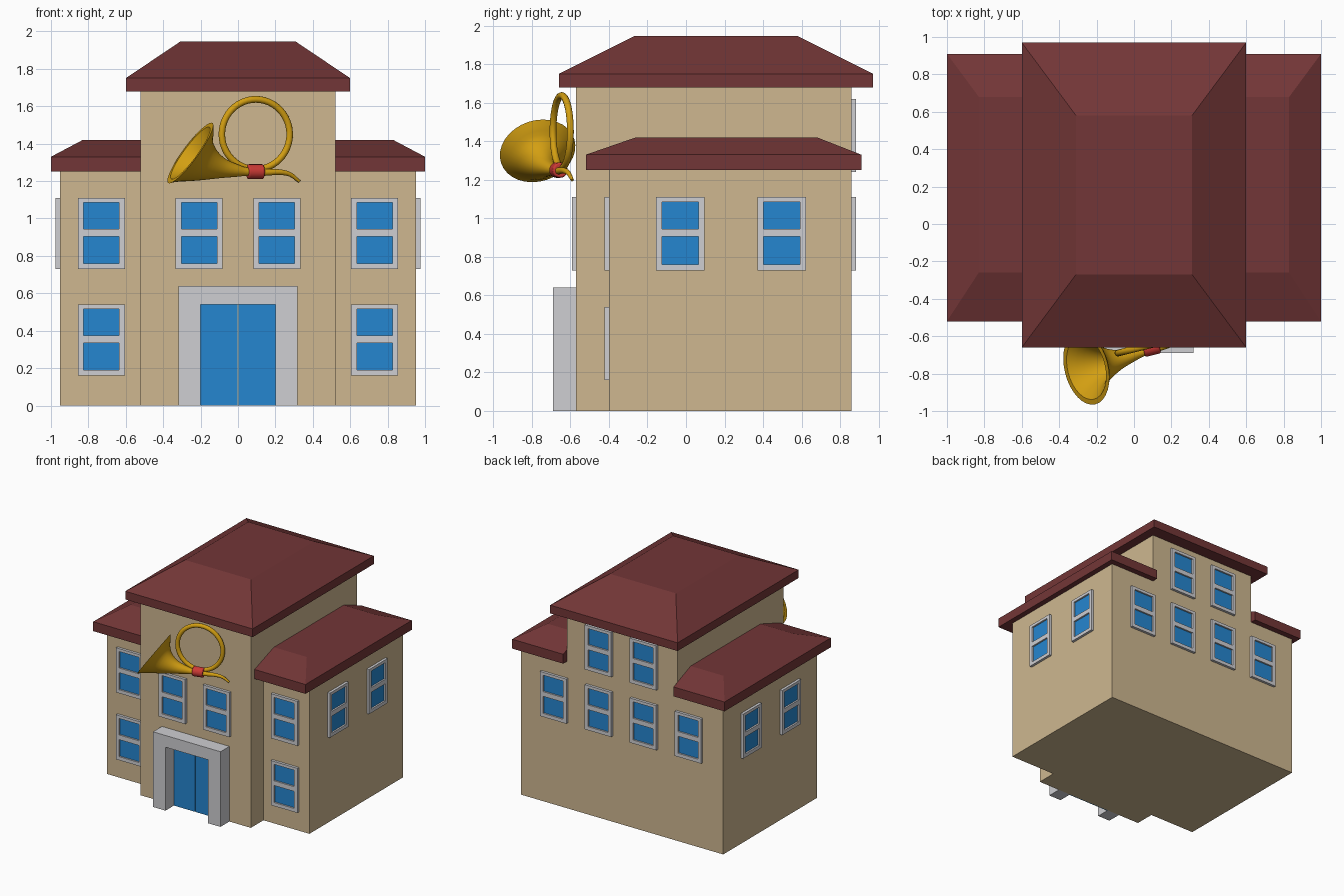
import bpy, bmesh, math
from mathutils import Vector

if "Cube" in bpy.data.objects:
    bpy.data.objects.remove(bpy.data.objects["Cube"])


def material(name, r, g, b):
    m = bpy.data.materials.new(name)
    m.diffuse_color = (r, g, b, 1)
    m.use_nodes = True
    m.node_tree.nodes["Principled BSDF"].inputs["Base Color"].default_value = m.diffuse_color
    return m


WALL = material("tan_wall", .62, .475, .28)
ROOF = material("maroon_roof", .171, .037, .038)
TRIM = material("grey_trim", .62, .62, .645)
BLUE = material("blue_glass", .0185, .24, .63)
GOLD = material("gold_brass", .65, .345, .006)
RED = material("red_wrap", .61, .042, .036)


def finish(name, bm, mat):
    bmesh.ops.recalc_face_normals(bm, faces=bm.faces[:])
    me = bpy.data.meshes.new(name)
    bm.to_mesh(me)
    bm.free()
    me.materials.append(mat)
    ob = bpy.data.objects.new(name, me)
    bpy.context.collection.objects.link(ob)
    return ob


def skin(bm, loops):
    """Join successive closed loops of points and cap both ends."""
    rings = [[bm.verts.new(p) for p in loop] for loop in loops]
    n = len(rings[0])
    for a, b in zip(rings, rings[1:]):
        for i in range(n):
            j = (i + 1) % n
            bm.faces.new((a[i], a[j], b[j], b[i]))
    bm.faces.new(rings[0][::-1])
    bm.faces.new(rings[-1])


def rect(x0, x1, y0, y1, z):
    return [(x0, y0, z), (x1, y0, z), (x1, y1, z), (x0, y1, z)]


def boxes(name, mat, *dims):
    bm = bmesh.new()
    for x0, x1, y0, y1, z0, z1 in dims:
        skin(bm, [rect(x0, x1, y0, y1, z0), rect(x0, x1, y0, y1, z1)])
    return finish(name, bm, mat)


def hip_roof(name, *levels):
    bm = bmesh.new()
    skin(bm, [rect(*lv) for lv in levels])
    return finish(name, bm, ROOF)


# Main block and its roof
boxes("main_block", WALL, (-.52, .52, -.57, .86, 0, 1.7))
hip_roof("main_roof", (-.6, .6, -.66, .97, 1.68), (-.6, .6, -.66, .97, 1.75),
         (-.31, .31, -.27, .58, 1.945))

# Side wings and their roofs
for side, s in (("left", -1), ("right", 1)):
    def span(a, b):
        return tuple(sorted((s * a, s * b)))
    boxes(side + "_wing", WALL, (*span(.52, .953), -.4, .86, 0, 1.27))
    hip_roof(side + "_wing_roof", (*span(.52, 1), -.52, .91, 1.25),
             (*span(.52, 1), -.52, .91, 1.33), (*span(.52, .83), -.26, .68, 1.42))

# Entrance surround and double door
boxes("door_surround", TRIM, (-.318, -.2, -.69, -.57, 0, .54),
      (.2, .318, -.69, -.57, 0, .54), (-.318, .318, -.69, -.57, .54, .64))
boxes("double_door", BLUE, (-.2, -.002, -.577, -.57, 0, .54),
      (.002, .2, -.577, -.57, 0, .54))


# Sash windows: frame with two recessed panes, built facing -y then turned
def window(name, x, y, z, degrees):
    d = -.022
    frame = boxes(name + "_frame", TRIM,
                  (-.125, -.095, d, 0, -.19, .19), (.095, .125, d, 0, -.19, .19),
                  (-.095, .095, d, 0, -.19, -.16), (-.095, .095, d, 0, -.015, .025),
                  (-.095, .095, d, 0, .165, .19))
    panes = boxes(name + "_panes", BLUE, (-.095, .095, -.008, 0, -.16, -.015),
                  (-.095, .095, -.008, 0, .025, .165))
    for ob in (frame, panes):
        ob.location = (x, y, z)
        ob.rotation_euler.z = math.radians(degrees)


for side, s in (("left", -1), ("right", 1)):
    window(side + "_front_center_window", s * .208, -.57, .92, 0)
    window(side + "_front_upper_window", s * .73, -.4, .92, 0)
    window(side + "_front_lower_window", s * .73, -.4, .35, 0)
    window(side + "_back_outer_window", s * .635, .86, .92, 180)
    window(side + "_back_inner_window", s * .212, .86, .92, 180)
    window(side + "_back_top_window", s * .212, .86, 1.43, 180)
    window(side + "_side_front_window", s * .953, -.03, .92, s * 90)
    window(side + "_side_back_window", s * .953, .497, .92, s * 90)

# Horn: bell, lead pipe and mouthpiece as one lofted tube (x, y, z, radius)
path = [Vector(p) for p in (
    (-.255, -.77, 1.35, .2), (-.207, -.758, 1.316, .135), (-.15, -.745, 1.289, .088),
    (-.08, -.725, 1.268, .053), (0, -.70, 1.255, .032), (.05, -.685, 1.25, .022),
    (.14, -.66, 1.246, .018), (.22, -.635, 1.248, .015), (.28, -.61, 1.235, .012),
    (.328, -.59, 1.198, .008))]


def smooth_path(pts, steps):
    """Catmull-Rom interpolation through the points."""
    ext = [2 * pts[0] - pts[1]] + pts + [2 * pts[-1] - pts[-2]]
    out = []
    for a, b, c, d in zip(ext, ext[1:], ext[2:], ext[3:]):
        for k in range(steps):
            t = k / steps
            out.append(.5 * (2 * b + (c - a) * t + (2 * a - 5 * b + 4 * c - d) * t * t
                             + (3 * b - a - 3 * c + d) * t ** 3))
    return out + [pts[-1]]


pts = smooth_path(path, 3)
loops, inner = [], []
for i, p in enumerate(pts):
    t = (pts[min(i + 1, len(pts) - 1)] - pts[max(i - 1, 0)]).to_3d()
    q = t.to_track_quat('Z', 'Y')

    def circle(r):
        return [p.to_3d() + q @ Vector((r * math.cos(a), r * math.sin(a), 0))
                for a in (2 * math.pi * k / 32 for k in range(32))]
    loops.append(circle(p.w))
    if i < 12:
        inner.append(circle(p.w * .86))
bm = bmesh.new()
skin(bm, inner[::-1] + loops)
horn = finish("horn_bell_and_pipe", bm, GOLD)

# Horn coil
tilt = math.radians(14)
bpy.ops.mesh.primitive_torus_add(major_radius=.187, minor_radius=.018, major_segments=48,
                                 minor_segments=12, location=(.095, -.645, 1.45),
                                 rotation=(math.pi / 2, 0, tilt))
coil = bpy.context.object
coil.name = "horn_coil"
coil.data.materials.append(GOLD)

# Red wrap binding coil and pipe
bpy.ops.mesh.primitive_cylinder_add(vertices=20, radius=.04, depth=.088,
                                    location=(.093, -.662, 1.25),
                                    rotation=(0, math.pi / 2, tilt))
wrap = bpy.context.object
wrap.name = "horn_wrap"
wrap.data.materials.append(RED)
bev = wrap.modifiers.new("soft_rim", 'BEVEL')
bev.width, bev.segments = .008, 2

for ob in (horn, coil, wrap):
    bpy.ops.object.select_all(action='DESELECT')
    ob.select_set(True)
    bpy.context.view_layer.objects.active = ob
    bpy.ops.object.shade_smooth_by_angle(angle=math.radians(40))
